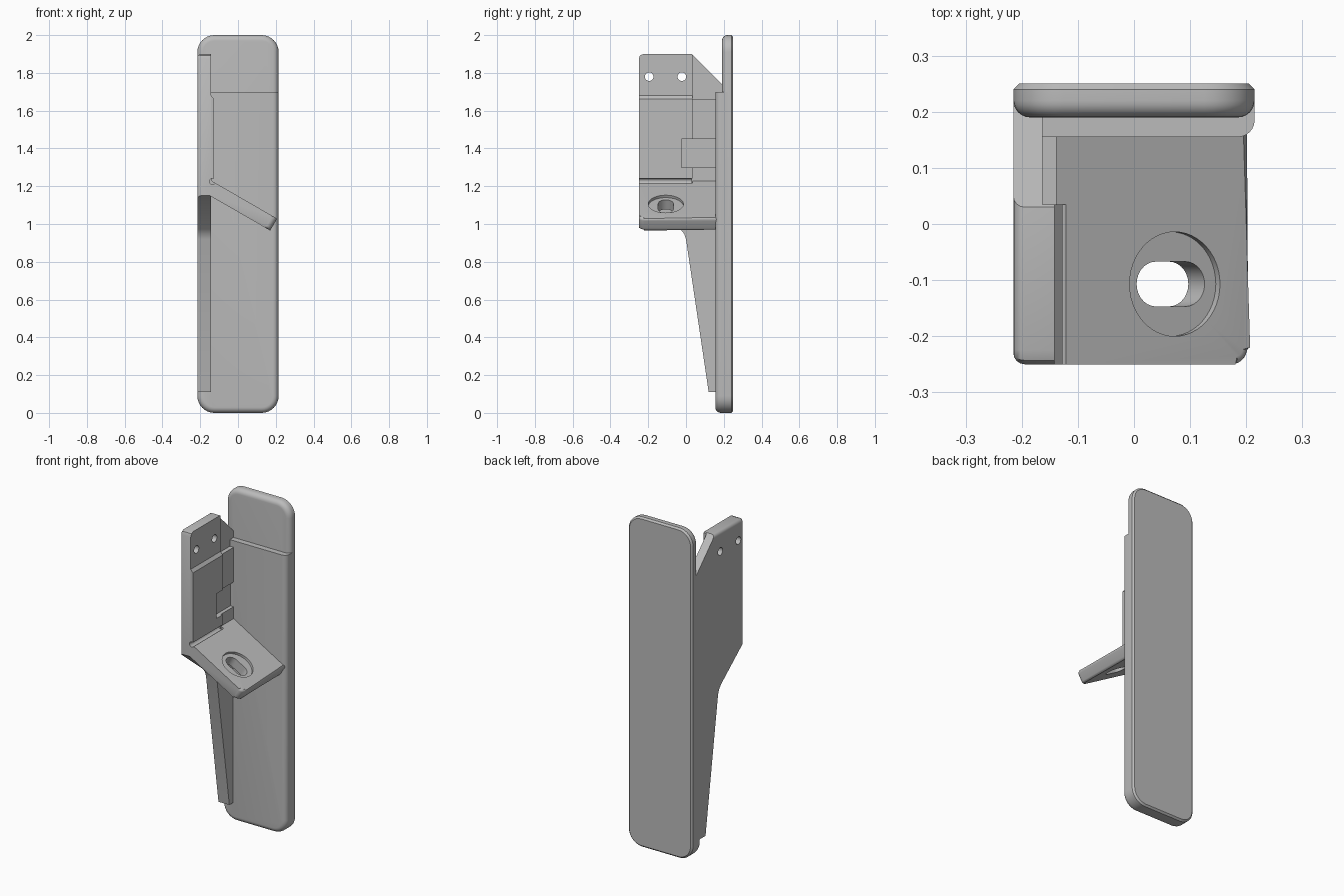
import bpy, bmesh
from math import pi, sin, cos, radians
from mathutils import Matrix

if "Cube" in bpy.data.objects:
    bpy.data.objects.remove(bpy.data.objects["Cube"], do_unlink=True)

grey = bpy.data.materials.new("plain_grey")
grey.use_nodes = True
grey.diffuse_color = (0.5, 0.5, 0.5, 1)
grey.node_tree.nodes["Principled BSDF"].inputs["Base Color"].default_value = (0.5, 0.5, 0.5, 1)

PLACE = {"X": lambda p, q, a: (a, p, q),
         "Y": lambda p, q, a: (p, a, q),
         "Z": lambda p, q, a: (p, q, a)}


def arc(cx, cy, r, start, end, n=8):
    return [(cx + r * cos(radians(start + (end - start) * i / n)),
             cy + r * sin(radians(start + (end - start) * i / n))) for i in range(n + 1)]


def circle(cx, cy, r, n=40):
    return arc(cx, cy, r, 0, 360, n)[:-1]


def rect(p0, p1, q0, q1):
    return [(p0, q0), (p1, q0), (p1, q1), (p0, q1)]


def loft(name, rings, axis, edge_rule=None, radius=0.0):
    """Solid through rings of (level, outline); edges picked by a rule get rounded."""
    bm = bmesh.new()
    loops = [[bm.verts.new(PLACE[axis](p, q, a)) for p, q in pts] for a, pts in rings]
    bm.faces.new(loops[0])
    bm.faces.new(loops[-1])
    for low, high in zip(loops, loops[1:]):
        for i in range(len(low)):
            j = (i + 1) % len(low)
            bm.faces.new((low[i], low[j], high[j], high[i]))
    if edge_rule:
        picked = [e for e in bm.edges if edge_rule(e.verts[0].co, e.verts[1].co)]
        bmesh.ops.bevel(bm, geom=picked, offset=radius, segments=4, profile=0.5, affect='EDGES')
    bmesh.ops.recalc_face_normals(bm, faces=bm.faces)
    mesh = bpy.data.meshes.new(name)
    bm.to_mesh(mesh)
    bm.free()
    mesh.materials.append(grey)
    ob = bpy.data.objects.new(name, mesh)
    bpy.context.collection.objects.link(ob)
    return ob


def prism(name, outline, axis, a, b, **kw):
    return loft(name, [(a, outline), (b, outline)], axis, **kw)


def activate(ob):
    bpy.ops.object.select_all(action='DESELECT')
    ob.select_set(True)
    bpy.context.view_layer.objects.active = ob


def cut(ob, cutters):
    activate(ob)
    for c in cutters:
        m = ob.modifiers.new("cut", 'BOOLEAN')
        m.operation, m.solver, m.object = 'DIFFERENCE', 'EXACT', c
        bpy.ops.object.modifier_apply(modifier=m.name)


# Back board: a full slab, and a thicker lower layer that stops short of the top
W, R = 0.215, 0.09


def board_outline(z1, inset, round_top):
    w, r = W - inset, R - inset
    bottom = arc(-w + r, inset + r, r, 180, 270) + arc(w - r, inset + r, r, 270, 360)
    if not round_top:
        return bottom + [(w, z1), (-w, z1)]
    t = z1 - inset - r
    return bottom + arc(w - r, t, r, 0, 90) + arc(-w + r, t, r, 90, 180)


def board(name, z1, front, back, round_top, chamfer):
    e = 0.03
    levels = [(front + e * (1 - cos(k * pi / 12)), e * (1 - sin(k * pi / 12))) for k in range(7)]
    levels += [(back - chamfer, 0), (back, chamfer)]
    return loft(name, [(y, board_outline(z1, i, round_top)) for y, i in levels], "Y")


parts = [board("back_board", 2.0, 0.19, 0.25, True, 0.01),
         board("lower_board_layer", 1.7, 0.155, 0.24, False, 0.001)]

# Side wall with tapering fin below
wall_profile = [(0.21, 0.11), (0.12, 0.11), (0.0, 0.92), (-0.01, 0.948), (-0.03, 0.973),
                (-0.25, 1.15), (-0.25, 1.875), (-0.243, 1.893), (-0.225, 1.9),
                (0.03, 1.9), (0.19, 1.74), (0.21, 1.72)]


def outer_rim(a, b):
    on_side = max(a.x, b.x) < -0.214
    top = min(a.z, b.z) > 1.87 and max(a.y, b.y) < 0.031
    front = max(a.y, b.y) < -0.249
    return on_side and (top or front)


wall = prism("side_wall", wall_profile, "X", -W, -0.142, edge_rule=outer_rim, radius=0.02)

# Raised pads on the inner side of the wall
front_pad = prism("front_wall_pad", [(-0.16, 1.2), (-0.127, 1.2), (-0.127, 1.662),
                                     (-0.142, 1.68), (-0.16, 1.68)], "Y", -0.25, 0.035)
rear_pad = prism("rear_wall_pad", rect(-0.17, -0.138, 1.15, 1.66), "Y", 0.03, 0.17)

# Sloping shelf, built flat then tilted
U, T = 0.239, 0.073
tilt = Matrix.Translation((0, 0, 1.148)) @ Matrix.Rotation(radians(30), 4, 'Y')
shelf_plan = [(-0.175, 0.165), (-0.175, -0.25)] + arc(U - 0.03, -0.22, 0.03, -90, 0) + [(U, 0.165)]
shelf = prism("sloping_shelf", shelf_plan, "Z", -T, 0, radius=0.014,
              edge_rule=lambda a, b: min(a.x, b.x) > U - 0.031 and abs(a.z - b.z) < 0.001)
slot = arc(0.114, -0.107, 0.04, -90, 90, 14) + arc(0.054, -0.107, 0.04, 90, 270, 14)
counterbore = prism("counterbore_cutter", circle(0.084, -0.107, 0.093, 48), "Z", -0.015, 0.05)
slot_cut = prism("slot_cutter", slot, "Z", -0.2, 0.04)
for ob in (shelf, counterbore, slot_cut):
    ob.data.transform(tilt)

# Pocket, screw holes, upper rear step and corner relief groove
pocket = prism("pocket_cutter", rect(-0.025, 0.155, 1.30, 1.45), "X", -0.16, -0.05)
step = prism("step_cutter", rect(0.035, 0.3, 1.66, 2.0), "X", -0.163, 0)
holes = [prism("hole_cutter", circle(y, 1.78, 0.023, 24), "X", -0.4, 0) for y in (-0.195, -0.022)]
groove = prism("groove_cutter", circle(-0.135, 1.226, 0.016, 20), "Y", -0.3, 0.035)
cut(wall, [pocket, step, groove] + holes)
cut(front_pad, [pocket, groove])
cut(rear_pad, [pocket])
cut(shelf, [groove, counterbore, slot_cut])
for c in [pocket, step, groove, counterbore, slot_cut] + holes:
    bpy.data.objects.remove(c, do_unlink=True)

for ob in parts + [wall, front_pad, rear_pad, shelf]:
    activate(ob)
    bpy.ops.object.shade_smooth_by_angle(angle=radians(32))
